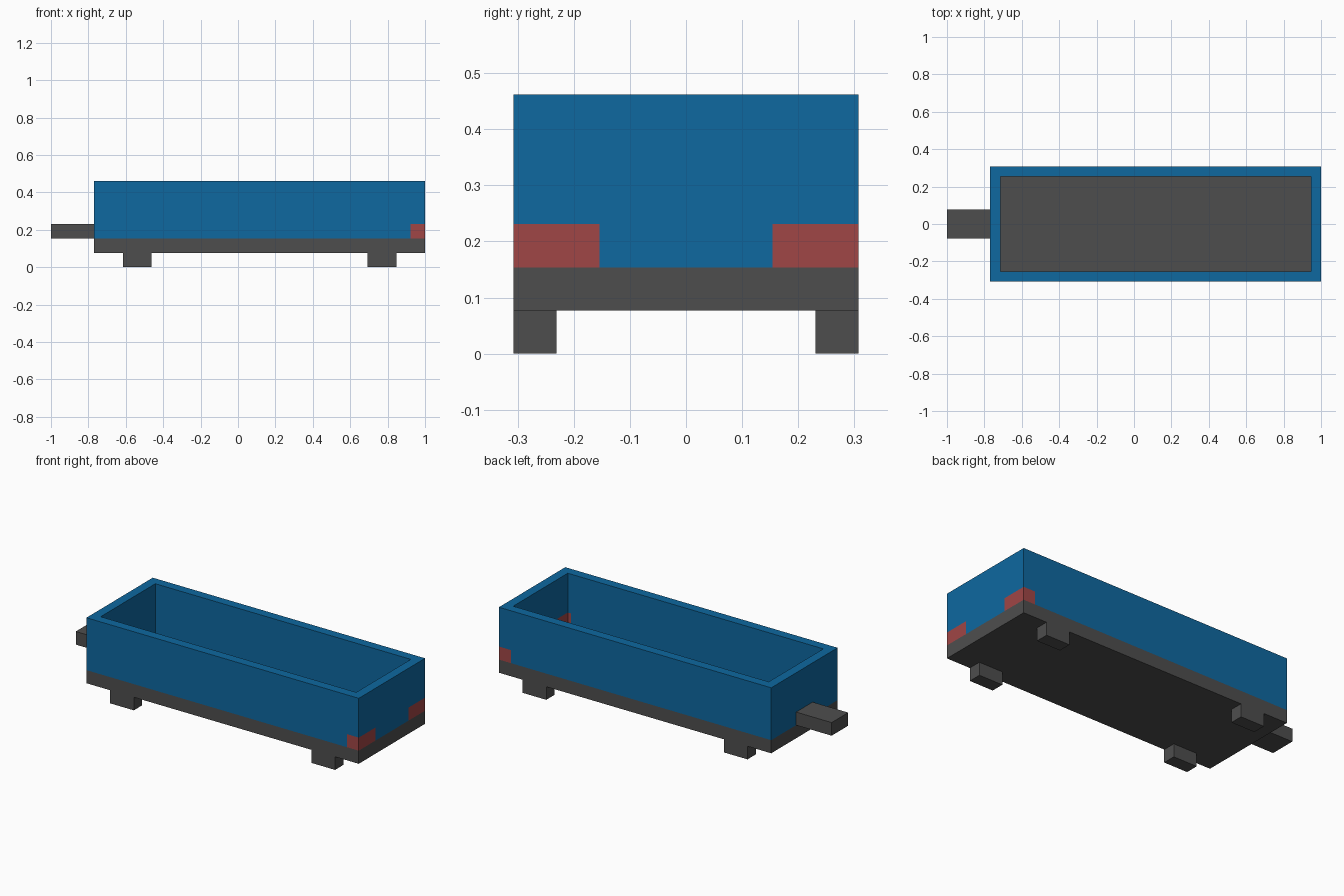
import bpy
import bmesh
from mathutils import Matrix, Vector

if "Cube" in bpy.data.objects:
    bpy.data.objects.remove(bpy.data.objects["Cube"], do_unlink=True)

U = 1 / 13  # building module: the wagon is 26 modules long


def material(name, rgb):
    m = bpy.data.materials.new(name)
    m.use_nodes = True
    m.diffuse_color = (*rgb, 1)
    bsdf = next(n for n in m.node_tree.nodes if n.type == 'BSDF_PRINCIPLED')
    bsdf.inputs["Base Color"].default_value = (*rgb, 1)
    return m


GREY = material("dark grey", (0.076, 0.076, 0.076))
BLUE = material("blue", (0.0044, 0.138, 0.352))
RED = material("lamp red", (0.352, 0.061, 0.061))


def box_mesh(lo, hi):
    """Box between two corners given in modules."""
    lo, hi = Vector(lo) * U, Vector(hi) * U
    bm = bmesh.new()
    bmesh.ops.create_cube(bm, size=1, matrix=Matrix.Translation((lo + hi) / 2)
                          @ Matrix.Diagonal((*(hi - lo), 1)))
    return bm


def finish(name, bm, *mats):
    me = bpy.data.meshes.new(name)
    bm.to_mesh(me)
    bm.free()
    for m in mats:
        me.materials.append(m)
    ob = bpy.data.objects.new(name, me)
    bpy.context.collection.objects.link(ob)
    return ob


# Chassis and coupling bar
finish("chassis", box_mesh((-10, -4, 1), (13, 4, 2)), GREY)
finish("coupling_bar", box_mesh((-13, -1, 2), (-10, 1, 3)), GREY)

# Four feet along the long edges
for end, x in (("coupling_end", -8), ("tail_end", 9)):
    for side, y in (("front", -4), ("back", 3)):
        finish(f"foot_{end}_{side}", box_mesh((x, y, 0), (x + 2, y + 1, 1)), GREY)

# Open-topped wall frame: inset the top and push it down to the chassis
bm = box_mesh((-10, -4, 2), (13, 4, 6))
bm.normal_update()
bottom = [f for f in bm.faces if f.normal.z < -0.9]
bmesh.ops.delete(bm, geom=bottom, context='FACES_ONLY')
top = next(f for f in bm.faces if f.normal.z > 0.9)
bmesh.ops.inset_individual(bm, faces=[top], thickness=U)
inner = bmesh.ops.extrude_discrete_faces(bm, faces=[top])["faces"][0]
bmesh.ops.translate(bm, verts=inner.verts, vec=(0, 0, -4 * U))
bmesh.ops.delete(bm, geom=[inner], context='FACES_ONLY')

# Cut the outlines of the tail lamps, then colour the two tail corners red
for co, no in (((12, 0, 0), (1, 0, 0)), ((0, 2, 0), (0, 1, 0)),
               ((0, -2, 0), (0, 1, 0)), ((0, 0, 3), (0, 0, 1))):
    bmesh.ops.bisect_plane(bm, geom=bm.verts[:] + bm.edges[:] + bm.faces[:],
                           plane_co=Vector(co) * U, plane_no=no, dist=1e-5)
for f in bm.faces:
    c = f.calc_center_median() / U
    if c.x > 11.99 and abs(c.y) > 2 and c.z < 3:
        f.material_index = 1
finish("wagon_walls", bm, BLUE, RED)
